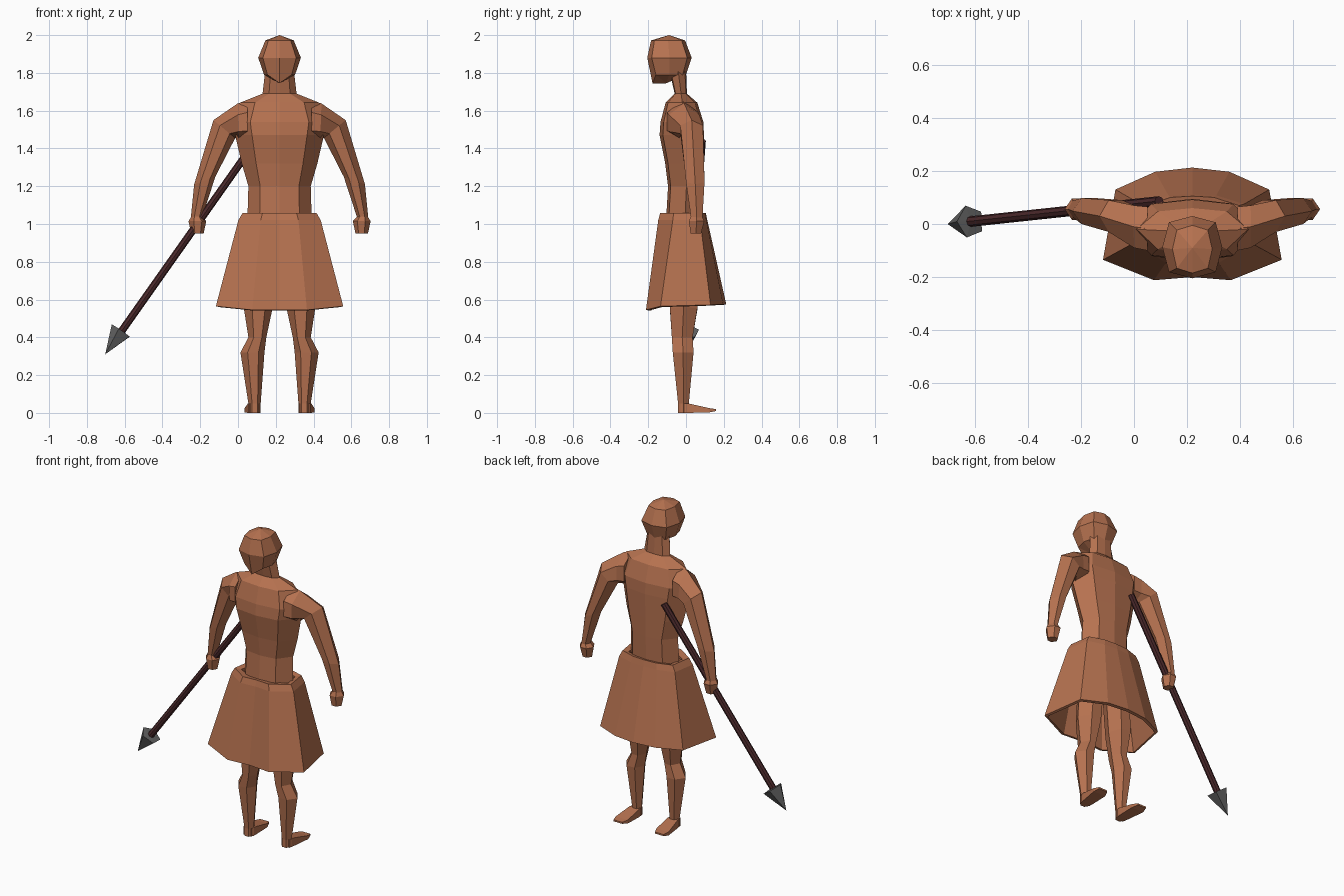
import bpy, bmesh, math
from mathutils import Vector

old = bpy.data.objects.get("Cube")
if old:
    bpy.data.objects.remove(old)

CENTRE = 0.22  # the figure stands off to one side of the spear


def material(name, rgb):
    m = bpy.data.materials.new(name)
    m.use_nodes = True
    m.diffuse_color = (*rgb, 1)
    bsdf = m.node_tree.nodes["Principled BSDF"]
    bsdf.inputs["Base Color"].default_value = (*rgb, 1)
    return m


brown = material("clay brown", (0.47, 0.168, 0.08))
wood = material("dark wood", (0.07, 0.022, 0.024))
iron = material("grey iron", (0.13, 0.13, 0.13))


def loft(name, rings, mat, caps=True, mirror=False, x=CENTRE):
    """Skin matching rings of points into a faceted body."""
    bm = bmesh.new()
    loops = [[bm.verts.new(p) for p in ring] for ring in rings]
    n = len(rings[0])
    for a, b in zip(loops, loops[1:]):
        for i in range(n):
            j = (i + 1) % n
            bm.faces.new((a[i], a[j], b[j], b[i]))
    if caps:
        bm.faces.new(loops[0])
        bm.faces.new(loops[-1])
    bmesh.ops.remove_doubles(bm, verts=bm.verts, dist=0.0001)
    bmesh.ops.recalc_face_normals(bm, faces=bm.faces)
    me = bpy.data.meshes.new(name)
    bm.to_mesh(me)
    bm.free()
    me.materials.append(mat)
    ob = bpy.data.objects.new(name, me)
    ob.location.x = x
    bpy.context.collection.objects.link(ob)
    if mirror:
        ob.modifiers.new("mirror", 'MIRROR')
    return ob


def symmetric(half):
    """Complete a half outline that runs from front centre to back centre."""
    return half + [(-x, y, z) for x, y, z in reversed(half[1:-1])]


def body_ring(w, front, back, z, side=0.55):
    mid = (front + back) / 2
    depth = (back - front) / 2
    return symmetric([(0, front, z), (w * 0.62, front + depth * 0.15, z),
                      (w, mid + depth * (side - 0.5), z),
                      (w * 0.62, back - depth * 0.15, z), (0, back, z)])


# Torso and neck
loft("torso", [body_ring(*r) for r in [
    (0.17, -0.105, 0.085, 1.03), (0.165, -0.095, 0.09, 1.2),
    (0.20, -0.11, 0.092, 1.32), (0.235, -0.14, 0.095, 1.47),
    (0.25, -0.135, 0.092, 1.54), (0.21, -0.108, 0.06, 1.642),
    (0.09, -0.06, 0.005, 1.69), (0.075, -0.09, 0.0, 1.82)]], brown)


# Head with a pointed jaw
def head_ring(w, front, back, z, drop=0.0):
    mid, d = (front + back) / 2, (back - front) / 2
    return symmetric([(0, front, z - drop), (w * 0.78, mid - d * 0.8, z),
                      (w, mid, z), (w * 0.78, mid + d * 0.8, z), (0, back, z)])


crown, throat = (0, -0.09, 2.0), (0, -0.105, 1.745)
loft("head", [[crown] * 8, head_ring(0.075, -0.185, -0.005, 1.972),
              head_ring(0.113, -0.205, 0.03, 1.88),
              head_ring(0.082, -0.177, 0.0, 1.79, 0.045),
              [throat] * 8], brown, caps=False)


# Limb cross-section: six sides, outer and inner point plus front and back edges
def limb_ring(outer, inner, front, back):
    o, i = Vector(outer), Vector(inner)
    pts = []
    for point, t, y in ((o, 0, None), (o, 0.3, front), (o, 0.75, front),
                        (i, 0, None), (o, 0.75, back), (o, 0.3, back)):
        x, z = point.lerp(i, t)
        pts.append((x, (front + back) / 2 if y is None else y, z))
    return pts


# Arms, from inside the chest to the wrist
loft("arms", [limb_ring(*r) for r in [
    ((0.17, 1.655), (0.17, 1.44), -0.10, 0.065),
    ((0.222, 1.638), (0.215, 1.44), -0.09, 0.07),
    ((0.35, 1.55), (0.235, 1.455), -0.03, 0.09),
    ((0.452, 1.21), (0.34, 1.25), 0.0, 0.098),
    ((0.47, 1.03), (0.412, 1.03), 0.027, 0.087)]], brown, mirror=True)

# Fists
loft("hands", [limb_ring(*r) for r in [
    ((0.467, 1.04), (0.412, 1.04), 0.025, 0.085),
    ((0.482, 1.015), (0.388, 1.015), 0.015, 0.097),
    ((0.468, 0.95), (0.402, 0.95), 0.025, 0.08)]], brown, mirror=True)

# Legs
loft("legs", [limb_ring(*r) for r in [
    ((0.165, 0.98), (0.005, 0.98), -0.09, 0.07),
    ((0.19, 0.56), (0.04, 0.54), -0.085, 0.06),
    ((0.165, 0.4), (0.07, 0.4), -0.075, 0.035),
    ((0.207, 0.32), (0.08, 0.32), -0.07, 0.04),
    ((0.165, 0.05), (0.1, 0.05), -0.042, 0.015),
    ((0.165, 0.0), (0.1, 0.0), -0.042, 0.015)]], brown, mirror=True)


# Feet, tapering flat towards the toes
def foot_ring(y, inner, outer, low, top):
    return [(inner, y, low), (outer, y, low), (outer, y, top), (inner, y, top)]


loft("feet", [foot_ring(-0.03, 0.105, 0.16, 0, 0.05),
              foot_ring(0.012, 0.1, 0.168, 0, 0.05),
              foot_ring(0.125, 0.1, 0.185, 0.003, 0.025),
              foot_ring(0.16, 0.115, 0.175, 0.01, 0.02)], brown, mirror=True)

# Flared skirt with a thin hem
hem = symmetric([(0, -0.2, 0.545), (0.145, -0.212, 0.545), (0.337, -0.135, 0.565),
                 (0.29, 0.13, 0.572), (0.14, 0.197, 0.575), (0, 0.213, 0.575)])
waist = symmetric([(0, -0.14, 1.02), (0.1, -0.147, 1.02), (0.218, -0.07, 1.02),
                   (0.195, 0.075, 1.02), (0.09, 0.108, 1.02), (0, 0.113, 1.02)])
lip = [(x * 0.9, y * 0.93, 1.058) for x, y, z in waist]
inside = [(x * 0.75, y * 0.65, 1.05) for x, y, z in waist]
skirt = loft("skirt", [hem, waist, lip, inside], brown, caps=False)
thick = skirt.modifiers.new("thickness", 'SOLIDIFY')
thick.thickness = 0.018
thick.offset = -1

# Spear held behind the right hand
tip, butt = Vector((-0.703, 0.0, 0.31)), Vector((0.095, 0.085, 1.44))
axis = (butt - tip).normalized()
side = axis.cross(Vector((0, 1, 0))).normalized()
up = side.cross(axis)


def round_ring(distance, radius, n):
    c = tip + axis * distance
    return [c + radius * (side * math.cos(k * math.tau / n) + up * math.sin(k * math.tau / n))
            for k in range(n)]


loft("spear_shaft", [round_ring(0.12, 0.02, 8),
                     round_ring((butt - tip).length, 0.02, 8)], wood, x=0)
loft("spear_head", [[tip] * 5, round_ring(0.15, 0.063, 5)], iron, caps=False, x=0)
loft("spear_head_base", [round_ring(0.15, 0.063, 5), round_ring(0.152, 0.02, 5)], iron, x=0)
